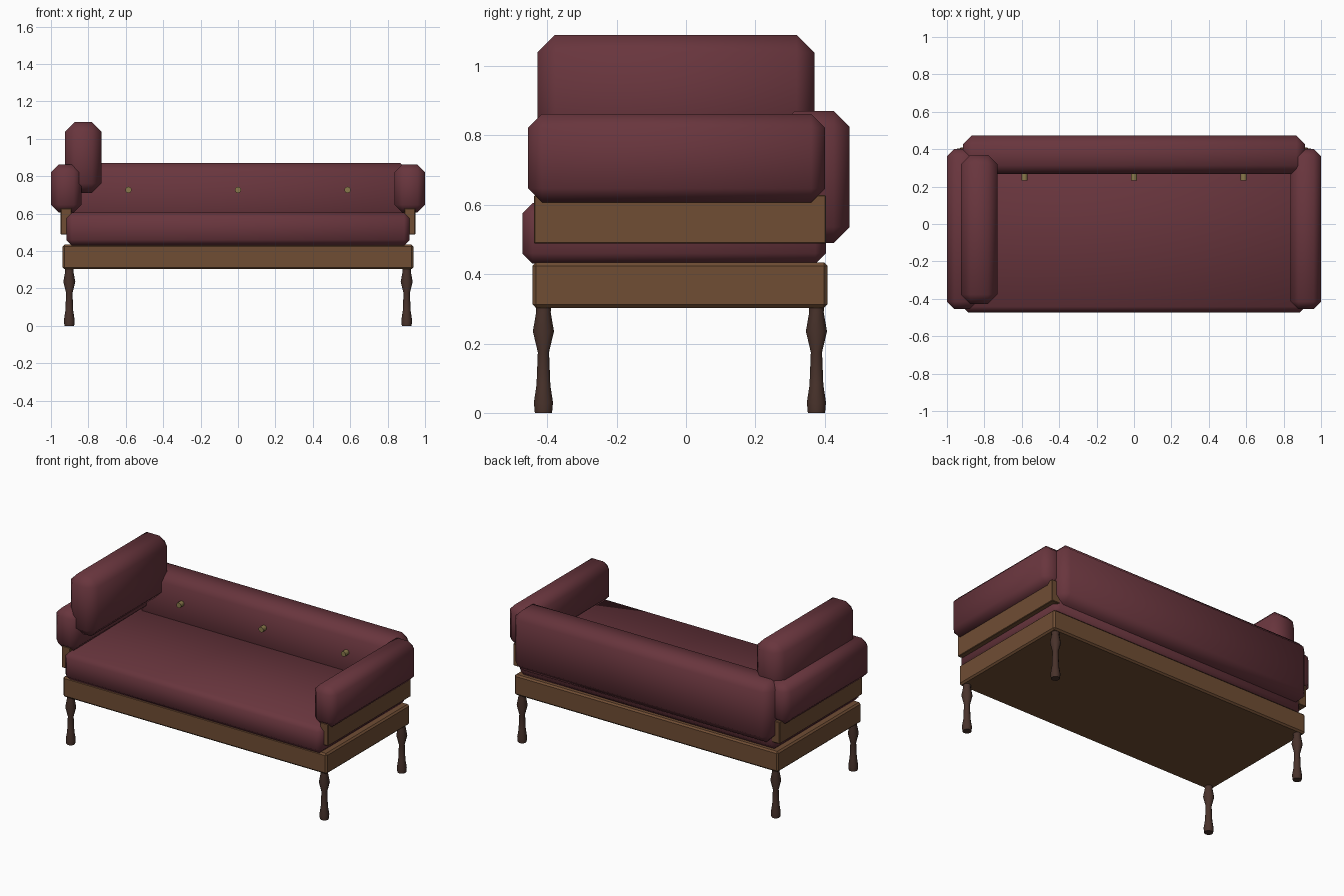
import bpy, bmesh, math
from mathutils import Matrix

if "Cube" in bpy.data.objects:
    bpy.data.objects.remove(bpy.data.objects["Cube"])


def material(name, rgb):
    m = bpy.data.materials.new(name)
    m.diffuse_color = (*rgb, 1)
    m.use_nodes = True
    m.node_tree.nodes["Principled BSDF"].inputs["Base Color"].default_value = m.diffuse_color
    return m


FABRIC = material("maroon_fabric", (0.14, 0.036, 0.047))
WOOD = material("oak_wood", (0.16, 0.075, 0.034))
DARK = material("dark_wood", (0.065, 0.032, 0.024))
BRASS = material("brass", (0.25, 0.19, 0.07))


def finish(name, bm, mat, angle):
    bmesh.ops.recalc_face_normals(bm, faces=bm.faces)
    me = bpy.data.meshes.new(name)
    bm.to_mesh(me)
    bm.free()
    me.materials.append(mat)
    ob = bpy.data.objects.new(name, me)
    bpy.context.collection.objects.link(ob)
    bpy.ops.object.select_all(action='DESELECT')
    bpy.context.view_layer.objects.active = ob
    ob.select_set(True)
    if angle:
        bpy.ops.object.shade_smooth_by_angle(angle=math.radians(angle))
    return ob


def box(name, x, y, z, mat, bevel=0.0, angle=0):
    """Box from (min, max) ranges with chamfered edges."""
    bm = bmesh.new()
    bmesh.ops.create_cube(bm, size=1)
    for v in bm.verts:
        for i, (lo, hi) in enumerate((x, y, z)):
            v.co[i] = lo if v.co[i] < 0 else hi
    if bevel:
        bmesh.ops.bevel(bm, geom=bm.edges[:], offset=bevel, segments=1,
                        profile=0.5, affect='EDGES')
    return finish(name, bm, mat, angle)


def turned_leg(name, x, y, profile, sides=10):
    bm = bmesh.new()
    rings = [[bm.verts.new((x + r * math.cos(2 * math.pi * i / sides),
                            y + r * math.sin(2 * math.pi * i / sides), z))
              for i in range(sides)] for r, z in profile]
    for a, b in zip(rings, rings[1:]):
        for i in range(sides):
            j = (i + 1) % sides
            bm.faces.new((a[i], a[j], b[j], b[i]))
    bm.faces.new(rings[0])
    bm.faces.new(rings[-1])
    return finish(name, bm, DARK, 40)


# Base frame and upholstery
box("base_frame", (-0.938, 0.938), (-0.442, 0.408), (0.303, 0.434), WOOD, 0.01)
box("seat_cushion", (-0.918, 0.918), (-0.472, 0.403), (0.43, 0.605), FABRIC, 0.03, 60)
box("back_cushion", (-0.915, 0.915), (0.267, 0.472), (0.49, 0.87), FABRIC, 0.046, 60)
box("head_bolster", (-0.925, -0.73), (-0.428, 0.37), (0.71, 1.09), FABRIC, 0.051, 60)

# Arms: wooden panel with a padded top on each side
for side, s in (("left", -1), ("right", 1)):
    box(side + "_arm_panel", sorted((s * 0.89, s * 0.948)), (-0.438, 0.403),
        (0.488, 0.628), WOOD, 0.003)
    box(side + "_arm_pad", sorted((s * 0.838, s * 1.0)), (-0.455, 0.401),
        (0.607, 0.862), FABRIC, 0.04, 60)

# Turned legs
LEG = [(0.026, 0), (0.029, 0.03), (0.021, 0.08), (0.017, 0.175),
       (0.032, 0.235), (0.022, 0.29), (0.024, 0.31)]
for sx, side in ((-1, "left"), (1, "right")):
    for y, end in ((-0.411, "front"), (0.376, "back")):
        turned_leg(f"{end}_{side}_leg", sx * 0.902, y, LEG)

# Buttons on the backrest
for i, x in enumerate((-0.586, 0, 0.586)):
    bm = bmesh.new()
    bmesh.ops.create_cone(bm, cap_ends=True, segments=10, radius1=0.017,
                          radius2=0.017, depth=0.045,
                          matrix=Matrix.Translation((x, 0.256, 0.727))
                          @ Matrix.Rotation(math.pi / 2, 4, 'X'))
    finish(f"back_button_{i + 1}", bm, BRASS, 40)
